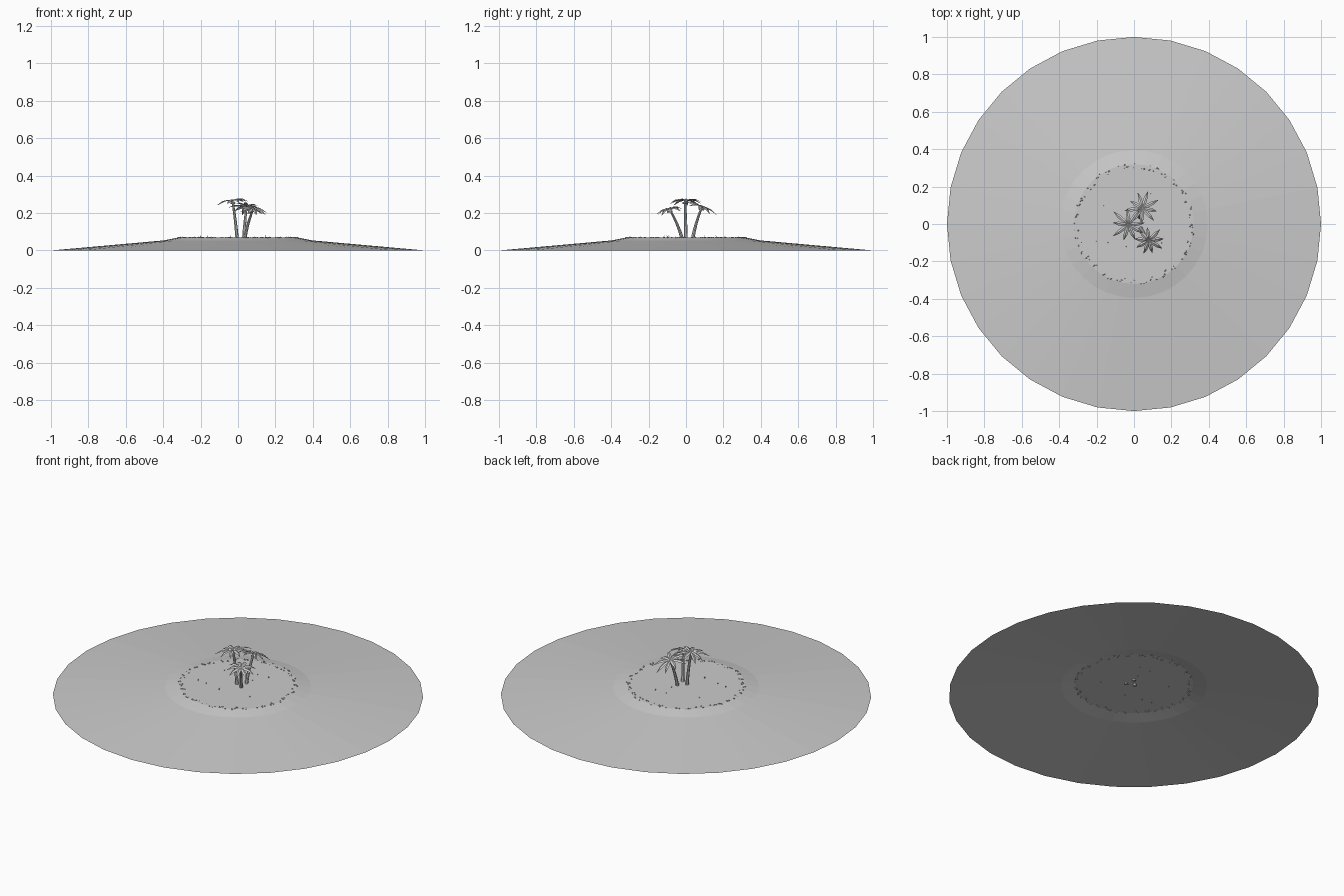
import bpy, bmesh, math, random
from mathutils import Vector

random.seed(4)
if "Cube" in bpy.data.objects:
    bpy.data.objects.remove(bpy.data.objects["Cube"], do_unlink=True)

GREY = 0.6
grey = bpy.data.materials.new("plain_grey")
grey.use_nodes = True
grey.diffuse_color = (GREY, GREY, GREY, 1)
grey.node_tree.nodes["Principled BSDF"].inputs["Base Color"].default_value = (GREY, GREY, GREY, 1)


def finish(name, bm):
    mesh = bpy.data.meshes.new(name)
    bm.to_mesh(mesh)
    bm.free()
    mesh.materials.append(grey)
    obj = bpy.data.objects.new(name, mesh)
    bpy.context.collection.objects.link(obj)
    return obj


def ring(bm, centre, radius, sides):
    steps = [math.tau * i / sides for i in range(sides)]
    return [bm.verts.new(centre + Vector((math.cos(a), math.sin(a), 0)) * radius) for a in steps]


def bridge(bm, low, high):
    n = len(low)
    for i in range(n):
        j = (i + 1) % n
        bm.faces.new((low[i], low[j], high[j], high[i]))


# Sand island: an open shell with a shallow slope, a steeper bank and a flat top
def island():
    bm = bmesh.new()
    profile = [(1.0, 0.0), (0.395, 0.054), (0.32, 0.069)]
    rings = [ring(bm, Vector((0, 0, z)), r, 32) for r, z in profile]
    for low, high in zip(rings, rings[1:]):
        bridge(bm, low, high)
    bm.faces.new(rings[-1])
    finish("island", bm)


# Palm trunk: a tapered tube that bends outward as it rises
def trunk(name, base, top):
    bm = bmesh.new()
    rings = []
    for i in range(5):
        t = i / 4
        p = base.lerp(top, t)
        bend = (top - base) * (t * t - t) * 0.4
        p += Vector((bend.x, bend.y, 0))
        rings.append(ring(bm, p, 0.010 - 0.004 * t, 7))
    for low, high in zip(rings, rings[1:]):
        bridge(bm, low, high)
    bm.faces.new(rings[-1])
    bm.faces.new(list(reversed(rings[0])))
    finish(name, bm)


# Palm crown: folded leaves around a hub, leaning as a whole
def crown(name, hub, length, lean, turn, count=9):
    bm = bmesh.new()
    stations = [(0, 0.002, 0), (0.3, 0.010, 0.008), (0.65, 0.010, 0.004), (1, 0.001, -0.014)]
    for k in range(count):
        a = turn + math.tau * k / count + random.uniform(-0.12, 0.12)
        out = Vector((math.cos(a), math.sin(a), 0))
        side = Vector((-out.y, out.x, 0))
        size = length * random.uniform(0.8, 1.05)
        rows = []
        for t, half, rise in stations:
            row = []
            for s in (-1, 0, 1):
                p = out * (size * t) + side * (half * s)
                p.z = rise - abs(s) * half * 0.45 - p.x * lean[0] - p.y * lean[1]
                row.append(bm.verts.new(hub + p))
            rows.append(row)
        for near, far in zip(rows, rows[1:]):
            for i in range(2):
                bm.faces.new((near[i], far[i], far[i + 1], near[i + 1]))
    finish(name, bm)


# Coconuts hanging under a crown
def coconuts(name, hub):
    bm = bmesh.new()
    for k in range(3):
        a = math.tau * k / 3
        nut = bmesh.ops.create_icosphere(bm, subdivisions=1, radius=0.007)["verts"]
        spot = hub + Vector((math.cos(a) * 0.010, math.sin(a) * 0.010, -0.012))
        bmesh.ops.translate(bm, verts=nut, vec=spot)
    finish(name, bm)


# Pebbles scattered along the bank
def pebbles():
    bm = bmesh.new()
    for k in range(110):
        a = math.tau * (k + random.uniform(-1.5, 1.5)) / 110
        r = 0.31 + random.uniform(-0.014, 0.014)
        stone = bmesh.ops.create_icosphere(bm, subdivisions=1, radius=random.uniform(0.003, 0.006))["verts"]
        bmesh.ops.scale(bm, verts=stone, vec=(1, random.uniform(0.5, 1), 0.8))
        bmesh.ops.translate(bm, verts=stone, vec=(r * math.cos(a), r * math.sin(a), 0.069))
    finish("pebbles", bm)


# Small upright grass tufts on the flat top
def grass():
    bm = bmesh.new()
    spots = [(-0.2, -0.09), (-0.04, -0.12), (0.04, 0.08), (0.09, 0.16),
             (0.02, 0.16), (0.15, -0.1), (-0.14, -0.1), (-0.16, 0.1)]
    for x, y in spots:
        root = Vector((x, y, 0.064))
        for k in range(3):
            a = math.tau * k / 3 + x
            d = Vector((math.cos(a), math.sin(a), 0)) * 0.003
            w = Vector((-d.y, d.x, 0)) * 0.6
            tip = root + d * 1.5 + Vector((0, 0, 0.012 + 0.004 * k))
            bm.faces.new([bm.verts.new(p) for p in (root + w, root - w, tip)])
    finish("grass_tufts", bm)


island()
pebbles()
grass()

palms = {
    "tall": ((-0.005, 0.0, 0.055), (-0.03, -0.005, 0.266), 0.105, (-0.12, 0.0), 0.2),
    "back": ((0.03, 0.035, 0.06), (0.045, 0.085, 0.232), 0.092, (0.08, 0.38), 0.5),
    "front": ((0.035, -0.02, 0.06), (0.08, -0.088, 0.220), 0.08, (0.12, -0.22), 0.9),
}
for label, (base, top, length, lean, turn) in palms.items():
    base, top = Vector(base), Vector(top)
    trunk(label + "_palm_trunk", base, top)
    crown(label + "_palm_leaves", top, length, lean, turn)
    coconuts(label + "_palm_coconuts", top)
